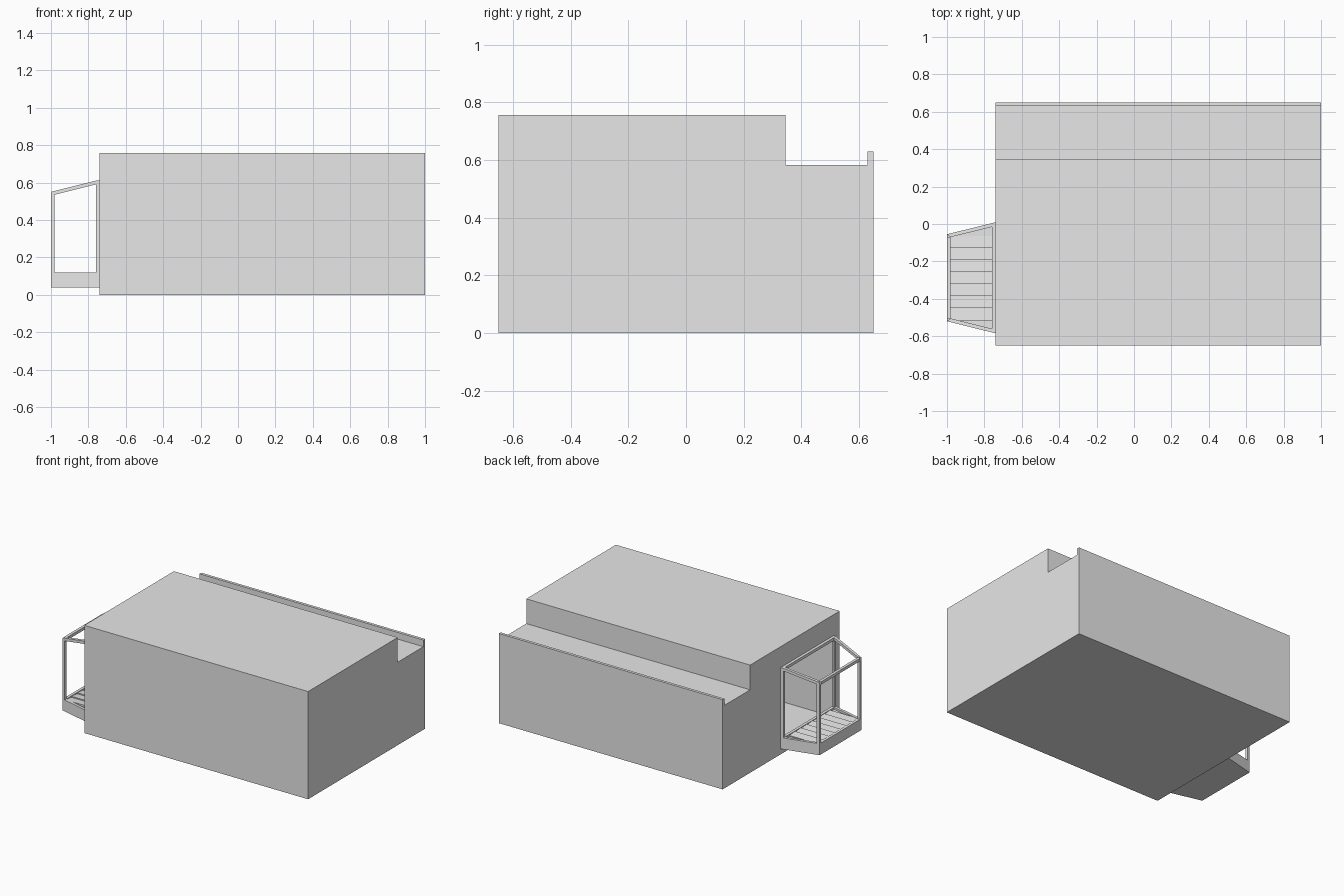
import bpy, bmesh
from mathutils import Vector

cube = bpy.data.objects.get("Cube")
if cube:
    bpy.data.objects.remove(cube, do_unlink=True)

grey = bpy.data.materials.new("plain grey")
grey.use_nodes = True
colour = (0.8, 0.8, 0.8, 1)
grey.diffuse_color = colour
grey.node_tree.nodes["Principled BSDF"].inputs["Base Color"].default_value = colour


def finish(name, bm):
    bmesh.ops.recalc_face_normals(bm, faces=bm.faces)
    mesh = bpy.data.meshes.new(name)
    bm.to_mesh(mesh)
    bm.free()
    mesh.materials.append(grey)
    obj = bpy.data.objects.new(name, mesh)
    bpy.context.collection.objects.link(obj)
    return obj


def loft(bottom, top):
    """Closed solid between two matching outlines."""
    bm = bmesh.new()
    a = [bm.verts.new(p) for p in bottom]
    b = [bm.verts.new(p) for p in top]
    bm.faces.new(a)
    bm.faces.new(b)
    for i in range(len(a)):
        j = (i + 1) % len(a)
        bm.faces.new((a[i], a[j], b[j], b[i]))
    return bm


def prism(name, outline, low, high):
    """Vertical prism; low and high give z for each x."""
    return finish(name, loft([(x, y, low(x)) for x, y in outline],
                             [(x, y, high(x)) for x, y in outline]))


def level(z):
    return lambda x: z


# Main dimensions
WALL, FRONT, BACK = -0.74, -0.65, 0.65
BASE, SILL, HEAD, EAVE = 0.04, 0.12, 0.61, 0.55
T = 0.02
MID = -0.2875


def roof(x):
    return HEAD - max(0, -0.76 - x) / 0.24 * (HEAD - EAVE)


def under_roof(x):
    return roof(x) - T


# Building shell with stepped roof terrace and parapet
profile = [(FRONT, 0), (BACK, 0), (BACK, 0.63), (0.63, 0.63),
           (0.63, 0.583), (0.345, 0.583), (0.345, 0.757), (FRONT, 0.757)]
shell = loft([(WALL, y, z) for y, z in profile], [(1, y, z) for y, z in profile])

# Opening in the side wall behind the bay
hole_y = (-0.565, -0.01)
hole_z = (SILL, 0.58)
cuts = [((0, y, 0), (0, 1, 0)) for y in hole_y] + [((0, 0, z), (0, 0, 1)) for z in hole_z]
for point, normal in cuts:
    bmesh.ops.bisect_plane(shell, geom=shell.verts[:] + shell.edges[:] + shell.faces[:],
                           dist=1e-5, plane_co=Vector(point), plane_no=Vector(normal))
opening = []
for f in shell.faces:
    c = f.calc_center_median()
    if (abs(c.x - WALL) < 0.001 and hole_y[0] < c.y < hole_y[1]
            and hole_z[0] < c.z < hole_z[1]):
        opening.append(f)
bmesh.ops.delete(shell, geom=opening, context='FACES')
finish("building_shell", shell)

# Half widths of the bay at the wall and at the outer edge
HW, HO = 0.297, 0.2325
XI, XO = -0.76, -1.0
outer = [(WALL, HW), (XI, HW - 0.005), (XO, HO)]
inner = [(WALL, HW - T), (XI, HW - 0.005 - T), (XO + T, HO - 0.015)]


def side(points, s):
    return [(x, MID + s * y) for x, y in points]


# Bay floor box, slightly sunk inside its curb
prism("bay_floor", side(outer, 1) + side(outer, -1)[::-1], level(BASE), level(0.105))

for s, word in ((1, "back"), (-1, "front")):
    o, i = side(outer, s), side(inner, s)
    # Curb and sloped rafter along the splayed side
    prism(word + "_curb", [o[1], o[2], i[2], i[1]], level(0.1), level(SILL))
    prism(word + "_rafter", [o[1], o[2], i[2], i[1]], under_roof, roof)
    # Corner post and wall post
    corner = [o[2], (XO + T, MID + s * (HO + 0.005)), i[2], (XO, i[2][1])]
    prism(word + "_corner_post", corner, level(BASE + T), under_roof)
    prism(word + "_wall_post", [o[0], o[1], i[1], i[0]], level(BASE), level(HEAD))


def cross_bar(name, x, half, z0, z1):
    prism(name, [(x, MID - half), (x + T, MID - half), (x + T, MID + half), (x, MID + half)],
          level(z0), level(z1))


# Bars running along the bay
cross_bar("wall_head_bar", XI, HW - T, HEAD - T, HEAD)
cross_bar("outer_head_bar", XO, HO - 0.014, EAVE - T, EAVE)
cross_bar("outer_curb", XO, HO - 0.014, 0.1, SILL)
cross_bar("wall_sill", XI, HW - T, 0.1, SILL)

# Slightly tilted deck slats
STEP = 0.065
for n in range(7):
    y0 = MID - 3.5 * STEP + n * STEP
    section = [(y0, 0.1), (y0 + STEP - 0.003, 0.1), (y0 + STEP - 0.003, 0.112), (y0, 0.118)]
    slat = loft([(XO + T, y, z) for y, z in section], [(XI, y, z) for y, z in section])
    finish("deck_slat", slat)
